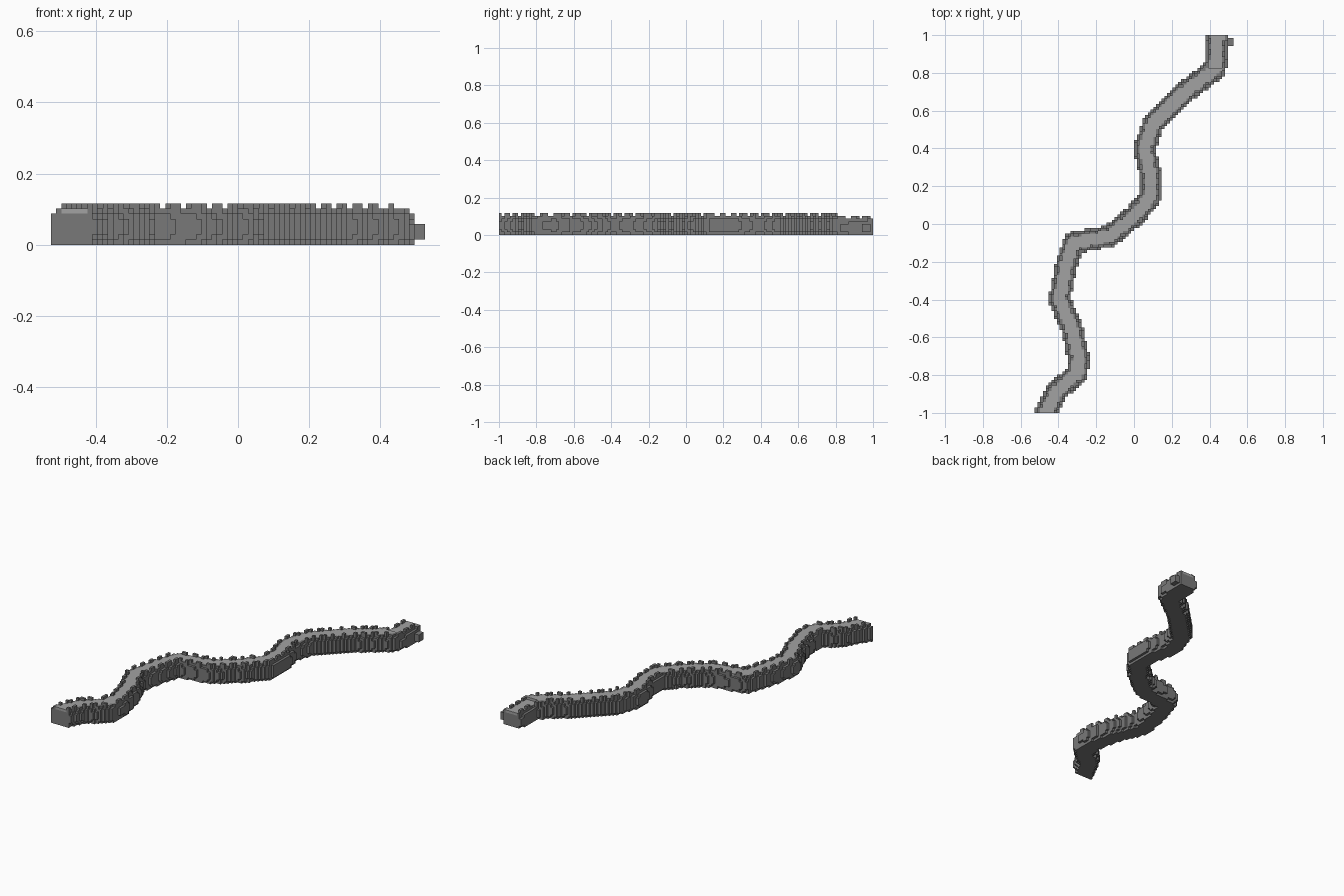
import bpy
import bmesh
from mathutils import Vector

if "Cube" in bpy.data.objects:
    bpy.data.objects.remove(bpy.data.objects["Cube"], do_unlink=True)

NX, NY, NZ = 72, 137, 8
V = 2 / NY  # block size

# Centre line of the winding wall, running past both clipped ends
PATH = [Vector(p) for p in (
    (-0.52, -1.1), (-0.47, -1), (-0.41, -0.885), (-0.3, -0.79), (-0.295, -0.7),
    (-0.33, -0.55), (-0.395, -0.4), (-0.36, -0.22), (-0.32, -0.1), (-0.13, -0.065),
    (0, 0.04), (0.085, 0.14), (0.085, 0.27), (0.055, 0.4), (0.1, 0.53),
    (0.27, 0.7), (0.43, 0.82), (0.445, 1), (0.445, 1.1))]

# Half-width of each course of blocks, from the ground up
COURSES = (0.047, 0.055, 0.058, 0.058, 0.058, 0.055, 0.046)
WALK_HALF = 0.032


def make_material(name, grey):
    mat = bpy.data.materials.new(name)
    mat.use_nodes = True
    colour = (grey, grey, grey, 1)
    mat.diffuse_color = colour
    mat.node_tree.nodes["Principled BSDF"].inputs["Base Color"].default_value = colour
    return mat


def nearest(point):
    """Distance to the centre line, and distance travelled along it."""
    best, travelled = (9, 0), 0
    for a, b in zip(PATH, PATH[1:]):
        step = b - a
        t = max(0, min(1, (point - a).dot(step) / step.length_squared))
        best = min(best, ((point - a - step * t).length, travelled + step.length * t))
        travelled += step.length
    return best


def block_object(name, cells, walk, materials):
    """Join the outer faces of the blocks into one mesh."""
    bm = bmesh.new()
    corners = {}

    def vert(key):
        if key not in corners:
            i, j, k = key
            corners[key] = bm.verts.new(((i - NX / 2) * V, (j - NY / 2) * V, k * V))
        return corners[key]

    for cell in cells:
        for axis in range(3):
            for side in (0, 1):
                other = list(cell)
                other[axis] += 2 * side - 1
                if tuple(other) in cells:
                    continue
                u, w = (axis + 1) % 3, (axis + 2) % 3
                ring = []
                for du, dw in ((0, 0), (1, 0), (1, 1), (0, 1)):
                    key = list(cell)
                    key[axis] += side
                    key[u] += du
                    key[w] += dw
                    ring.append(vert(tuple(key)))
                face = bm.faces.new(ring if side else ring[::-1])
                face.material_index = int(cell in walk)
    mesh = bpy.data.meshes.new(name)
    bm.to_mesh(mesh)
    bm.free()
    for mat in materials:
        mesh.materials.append(mat)
    obj = bpy.data.objects.new(name, mesh)
    bpy.context.collection.objects.link(obj)


stone = make_material("dark_stone", 0.19)
paving = make_material("light_paving", 0.36)

wall, walk, merlons = set(), set(), set()
for i in range(NX):
    for j in range(NY):
        p = Vector(((i + 0.5 - NX / 2) * V, (j + 0.5 - NY / 2) * V))
        dist, along = nearest(p)
        drop = 1 if p.y > 0.82 else 0  # the back end sits one course lower
        top = len(COURSES) - 1 - drop
        for k in range(top + 1):
            if dist < COURSES[k + drop]:
                wall.add((i, j, k))
        if dist < WALK_HALF:
            walk.add((i, j, top))
        elif dist < COURSES[-1] and int(along / (2 * V)) % 2 == 0:
            merlons.add((i, j, top + 1))

# Small projecting stones at the back end
for i in range(NX - 3, NX):
    for j in range(NY - 4, NY - 1):
        for k in range(1, 4):
            wall.add((i, j, k))

block_object("wall", wall, walk, (stone, paving))
block_object("merlons", merlons, set(), (stone,))
